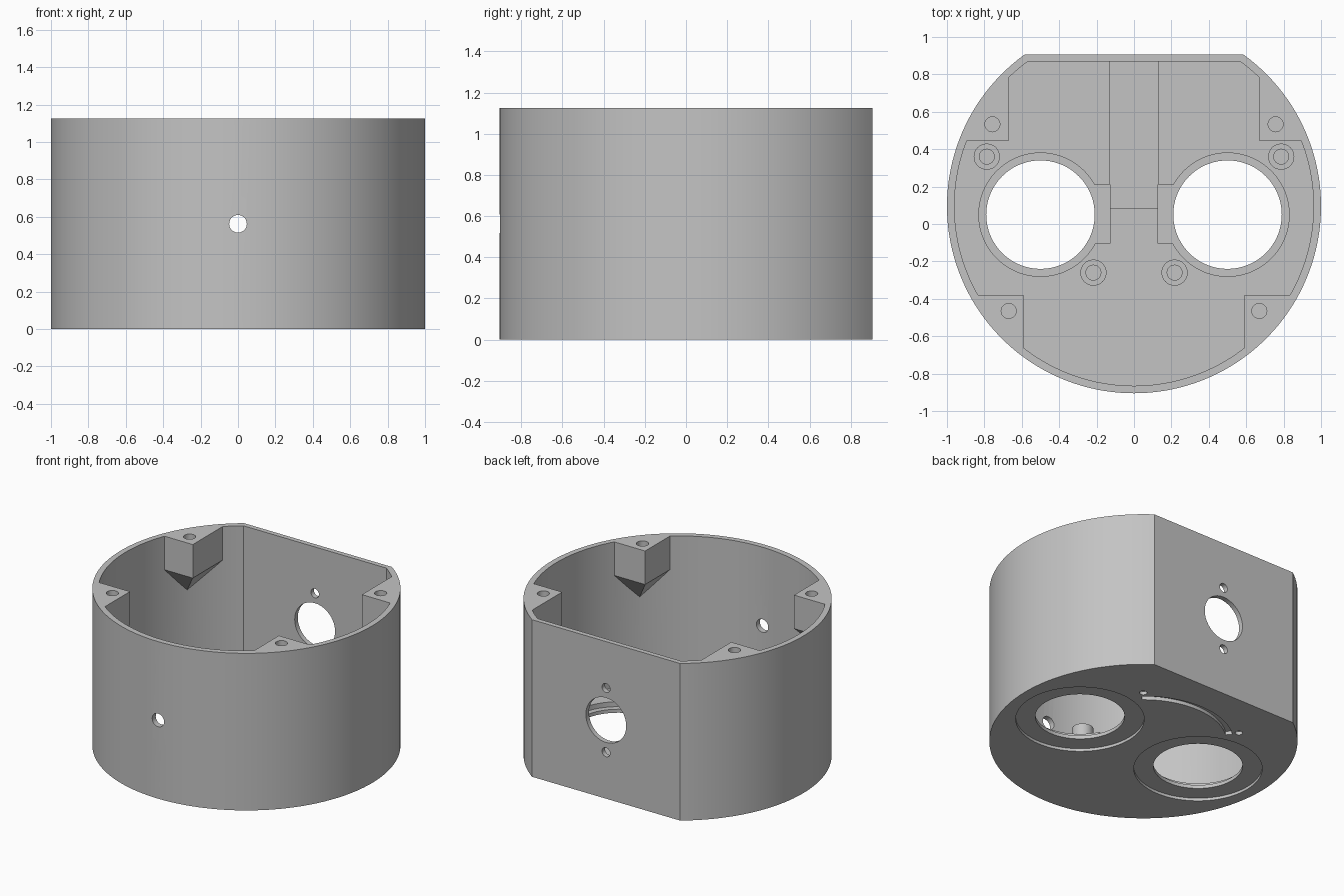
import bpy, bmesh
from math import sin, cos, asin, pi, sqrt, radians
from mathutils import Matrix

if "Cube" in bpy.data.objects:
    bpy.data.objects.remove(bpy.data.objects["Cube"])

CY = 0.095           # centre of the round body in y
HEIGHT = 1.125
FLOOR = 0.08
R_IN = 0.96

grey = bpy.data.materials.new("plain grey")
grey.use_nodes = True
grey.diffuse_color = (0.55, 0.55, 0.55, 1)
grey.node_tree.nodes["Principled BSDF"].inputs["Base Color"].default_value = grey.diffuse_color


def make_object(name, bm):
    bmesh.ops.recalc_face_normals(bm, faces=bm.faces)
    mesh = bpy.data.meshes.new(name)
    bm.to_mesh(mesh)
    bm.free()
    mesh.materials.append(grey)
    obj = bpy.data.objects.new(name, mesh)
    bpy.context.collection.objects.link(obj)
    return obj


def prism(name, outline, z0, z1):
    bm = bmesh.new()
    face = bm.faces.new([bm.verts.new((x, y, z0)) for x, y in outline])
    grown = bmesh.ops.extrude_face_region(bm, geom=[face])["geom"]
    bmesh.ops.translate(bm, vec=(0, 0, z1 - z0),
                        verts=[v for v in grown if isinstance(v, bmesh.types.BMVert)])
    return make_object(name, bm)


def cylinder(name, x, y, r, z0, z1, sides=48):
    ring = [(x + r * cos(2 * pi * i / sides), y + r * sin(2 * pi * i / sides))
            for i in range(sides)]
    return prism(name, ring, z0, z1)


def box(name, x0, x1, y0, y1, z0, z1):
    return prism(name, [(x0, y0), (x1, y0), (x1, y1), (x0, y1)], z0, z1)


def cross_hole(name, z, r, y0, y1):
    # Cylinder lying along y
    bm = bmesh.new()
    bmesh.ops.create_cone(bm, cap_ends=True, segments=40, radius1=r, radius2=r, depth=y1 - y0,
                          matrix=Matrix.Translation((0, (y0 + y1) / 2, z))
                          @ Matrix.Rotation(pi / 2, 4, 'X'))
    return make_object(name, bm)


def flat_backed_circle(r, flat_y, steps=120):
    a = asin((flat_y - CY) / r)
    start, sweep = pi - a, pi + 2 * a
    return [(r * cos(start + sweep * i / steps), CY + r * sin(start + sweep * i / steps))
            for i in range(steps + 1)]


def corner_boss(name, x, y, sx, sy):
    # Square block against the wall, tapering down to a point on the wall
    r, yc = R_IN + 0.015, abs(y - CY)
    b = x + yc
    t = (-b + sqrt(b * b - 2 * (x * x + yc * yc - r * r))) / 2
    corners = [(x, yc), (sqrt(r * r - yc * yc), yc), (x, sqrt(r * r - x * x))]
    tip = (x + t, yc + t)
    points = [(*c, z) for c in corners for z in (HEIGHT, HEIGHT - 0.24)]
    points += [(*tip, HEIGHT), (*tip, HEIGHT - 0.435)]
    bm = bmesh.new()
    for px, py, pz in points:
        bm.verts.new((sx * px, CY + sy * py, pz))
    bmesh.ops.convex_hull(bm, input=bm.verts)
    return make_object(name, bm)


def combine(target, other, operation):
    other.hide_render = True
    mod = target.modifiers.new("combine", 'BOOLEAN')
    mod.operation = operation
    mod.solver = 'EXACT'
    mod.object = other
    bpy.context.view_layer.objects.active = target
    bpy.ops.object.modifier_apply(modifier=mod.name)
    bpy.data.objects.remove(other)


# Cup-shaped shell with a flat back
shell = prism("enclosure_shell", flat_backed_circle(1.0, 0.905), 0, HEIGHT)
combine(shell, prism("cavity", flat_backed_circle(R_IN, 0.87), FLOOR, HEIGHT + 0.2), 'DIFFERENCE')

# Shallow channel in the floor running to the back wall
combine(shell, box("channel", -0.13, 0.13, 0.085, 0.87, FLOOR - 0.02, 0.3), 'DIFFERENCE')

for s in (-1, 1):
    # Lid screw bosses
    for x, y, sy, hx, hy in ((0.67, 0.445, 1, 0.757, 0.533), (0.59, -0.38, -1, 0.67, -0.465)):
        combine(shell, corner_boss("boss", x, y, s, sy), 'UNION')
        combine(shell, cylinder("screw_hole", s * hx, hy, 0.04, HEIGHT - 0.2, HEIGHT + 0.1, 24),
                'DIFFERENCE')
    # Standoff posts on the floor
    for x, y in ((0.787, 0.36), (0.217, -0.26)):
        combine(shell, cylinder("post", s * x, y, 0.07, FLOOR - 0.02, 0.17, 32), 'UNION')
        combine(shell, cylinder("post_hole", s * x, y, 0.04, 0.09, 0.3, 24), 'DIFFERENCE')
    # Round openings: inner pocket with side notch, through hole, outer recess
    combine(shell, cylinder("pocket", s * 0.5, 0.05, 0.33, 0.045, 0.3, 72), 'DIFFERENCE')
    combine(shell, box("notch", *sorted((s * 0.127, s * 0.45)), -0.105, 0.21, 0.045, 0.3),
            'DIFFERENCE')
    combine(shell, cylinder("opening", s * 0.5, 0.05, 0.29, -0.1, 0.3, 72), 'DIFFERENCE')
    combine(shell, cylinder("recess", s * 0.5, 0.05, 0.417, -0.1, 0.02, 72), 'DIFFERENCE')
    # Small pits at the ends of the curved groove
    combine(shell, cylinder("pit", s * 0.405, 0.576, 0.025, -0.1, 0.025, 20), 'DIFFERENCE')

# Curved groove on the underside
angles = [radians(90 - 41 + 82 * i / 32) for i in range(33)]
arc = [(0.585 * cos(a), CY + 0.585 * sin(a)) for a in angles]
arc += [(0.54 * cos(a), CY + 0.54 * sin(a)) for a in reversed(angles)]
combine(shell, prism("groove", arc, -0.1, 0.025), 'DIFFERENCE')

# Front wall hole, then the back port with its two screw holes
mid = HEIGHT / 2
combine(shell, cross_hole("front_hole", mid, 0.047, -1.1, -0.7), 'DIFFERENCE')
for z, r in ((mid, 0.16), (mid + 0.23, 0.032), (mid - 0.23, 0.032)):
    combine(shell, cross_hole("back_hole", z, r, 0.75, 1.1), 'DIFFERENCE')

# Smooth round walls, sharp edges
bpy.ops.object.select_all(action='DESELECT')
shell.select_set(True)
bpy.context.view_layer.objects.active = shell
bpy.ops.object.shade_smooth_by_angle(angle=radians(25))
